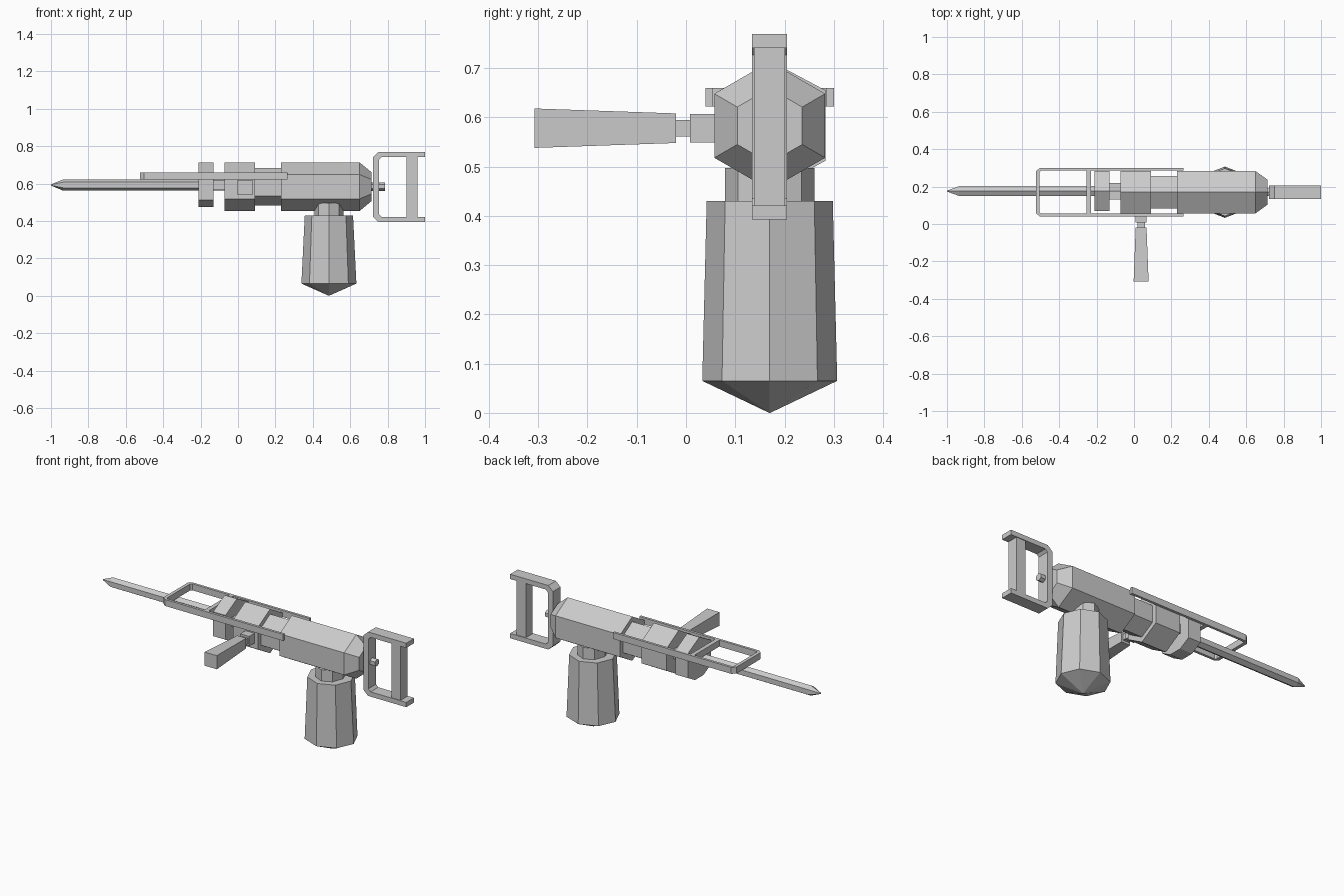
import bpy, bmesh
from math import sin, cos, pi
from mathutils import Vector

if "Cube" in bpy.data.objects:
    bpy.data.objects.remove(bpy.data.objects["Cube"])

CY, CZ = 0.17, 0.583   # body axis


def finish(name, bm):
    bmesh.ops.recalc_face_normals(bm, faces=bm.faces)
    me = bpy.data.meshes.new(name)
    bm.to_mesh(me)
    bm.free()
    ob = bpy.data.objects.new(name, me)
    bpy.context.collection.objects.link(ob)
    return ob


def loft(name, rings):
    """Skin equal-length rings of points and cap both ends."""
    bm = bmesh.new()
    loops = [[bm.verts.new(p) for p in r] for r in rings]
    n = len(loops[0])
    for a, b in zip(loops, loops[1:]):
        for i in range(n):
            j = (i + 1) % n
            bm.faces.new((a[i], a[j], b[j], b[i]))
    bm.faces.new(loops[0])
    bm.faces.new(loops[-1])
    bmesh.ops.remove_doubles(bm, verts=bm.verts, dist=1e-5)
    return finish(name, bm)


def hex_x(x, r, cy=CY, cz=CZ):
    """Hexagon across x with points at top and bottom."""
    return [(x, cy + r * sin(i * pi / 3), cz + r * cos(i * pi / 3)) for i in range(6)]


def oct_z(z, rx, ry, cx=0.486):
    return [(cx + rx * cos(i * pi / 4), CY + ry * sin(i * pi / 4), z) for i in range(8)]


def rect_y(y, hx, hz, cx=0.038, cz=0.578):
    return [(cx + sx * hx, y, cz + sz * hz) for sx, sz in ((-1, -1), (1, -1), (1, 1), (-1, 1))]


def box(name, lo, hi):
    return loft(name, [[(x, y, z) for x, y in ((lo[0], lo[1]), (hi[0], lo[1]), (hi[0], hi[1]), (lo[0], hi[1]))]
                       for z in (lo[2], hi[2])])


def bracket(name, outer, inner, place, a, b):
    """U-shaped band: half outlines (u, v) mirrored in v, extruded from a to b."""
    def full(h):
        return h + [(u, -v) for u, v in reversed(h)]
    bm = bmesh.new()
    grid = [[[bm.verts.new(place(u, v, w)) for u, v in full(h)] for h in (outer, inner)] for w in (a, b)]
    (o0, i0), (o1, i1) = grid
    n = len(o0)
    for k in range(n - 1):
        for p, q in ((o0, i0), (o1, i1), (o0, o1), (i0, i1)):
            bm.faces.new((p[k], p[k + 1], q[k + 1], q[k]))
    for k in (0, n - 1):
        bm.faces.new((o0[k], i0[k], i1[k], o1[k]))
    return finish(name, bm)


# Hexagonal machine body
loft("rear_housing", [hex_x(0.23, 0.13), hex_x(0.65, 0.13), hex_x(0.715, 0.076)])
loft("body_waist", [hex_x(0.08, 0.1), hex_x(0.24, 0.1)])
loft("front_housing", [hex_x(-0.072, 0.13), hex_x(0.09, 0.13)])

# Front collar: hexagon with its lower point cut flat
half = [(0.0, 0.712), (0.107, 0.655), (0.107, 0.512), (0.04, 0.475)]
collar = half + [(-y, z) for y, z in reversed(half[1:])]
loft("front_collar", [[(x, 0.176 + y, z) for y, z in collar] for x in (-0.21, -0.13)])
box("collar_link", (-0.14, 0.13, 0.565), (-0.06, 0.22, 0.62))

# Pointed drill rod
rod = [(-1.0, 0.003), (-0.935, 0.03), (-0.06, 0.03)]
loft("drill_rod", [hex_x(x, r, 0.176, 0.592) for x, r in rod])

# Guard rail around the front, with a cross bar
bracket("guard_rail",
        [(0.265, 0.13), (-0.503, 0.13), (-0.525, 0.112)],
        [(0.265, 0.115), (-0.497, 0.115), (-0.505, 0.107)],
        lambda u, v, w: (u, CY + v, w), 0.622, 0.66)
box("rail_cross_bar", (-0.255, 0.05, 0.622), (-0.23, 0.29, 0.66))

# Side grip
loft("side_grip_mount", [rect_y(0.008, 0.029, 0.029), rect_y(0.08, 0.029, 0.029)])
loft("side_grip_neck", [rect_y(-0.03, 0.02, 0.017), rect_y(0.02, 0.02, 0.017)])
loft("side_grip", [rect_y(-0.308, 0.04, 0.04), rect_y(-0.02, 0.029, 0.03)])

# Rear handle: bracket, grip bar and bolt
bracket("rear_handle_frame",
        [(1.0, 0.188), (0.752, 0.188), (0.722, 0.16)],
        [(1.0, 0.16), (0.768, 0.16), (0.754, 0.146)],
        lambda u, v, w: (u, w, 0.581 + v), 0.134, 0.205)
box("rear_handle_grip", (0.9, 0.138, 0.415), (0.96, 0.201, 0.748))
loft("rear_handle_bolt", [hex_x(0.69, 0.022), hex_x(0.785, 0.022)])

# Octagonal canister underneath, pointed at the base
loft("canister", [oct_z(0.0, 0.001, 0.001), oct_z(0.065, 0.147, 0.137), oct_z(0.43, 0.129, 0.128)])
loft("canister_neck", [oct_z(0.42, 0.078, 0.091), oct_z(0.497, 0.078, 0.091)])
